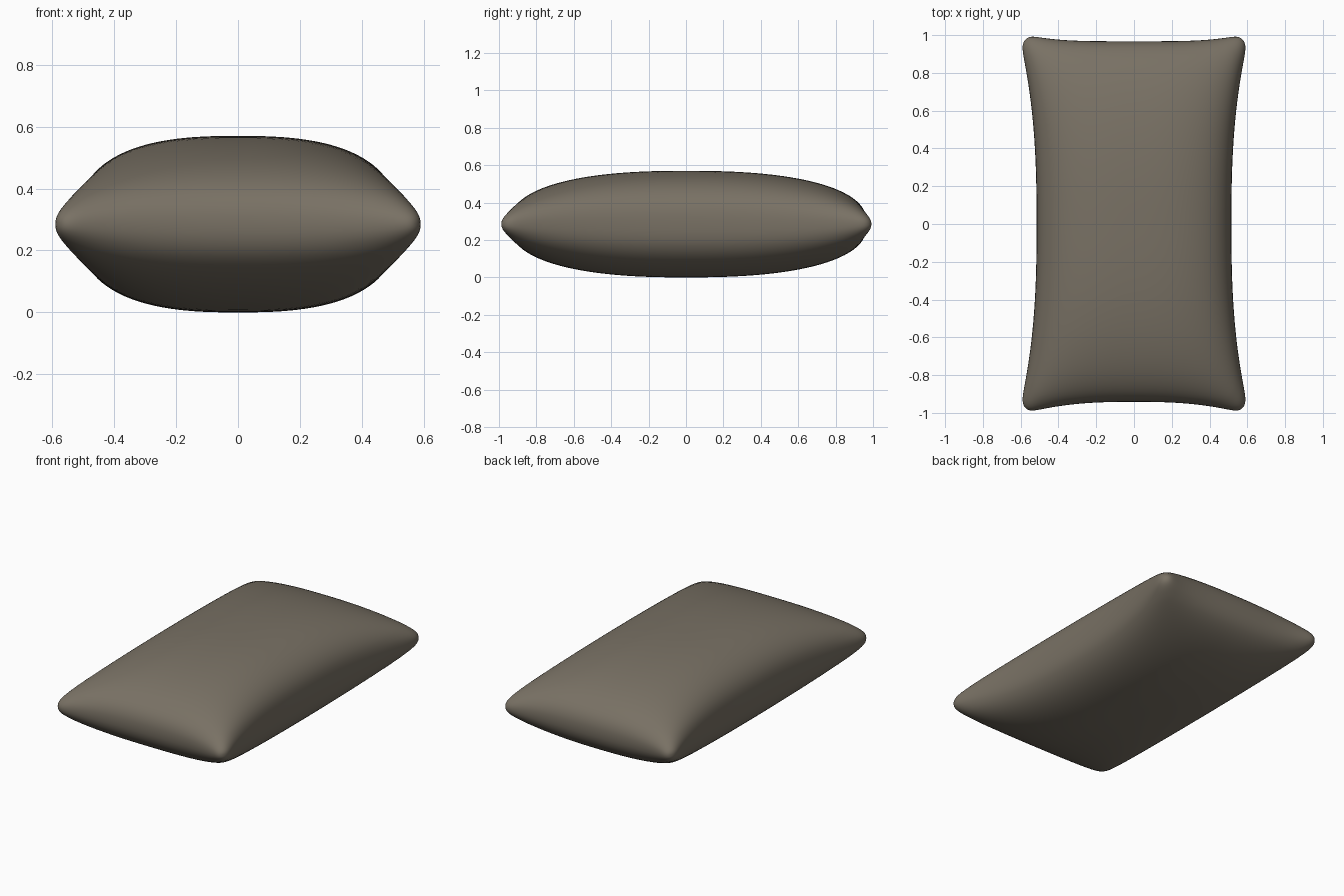
import bpy, bmesh, math

if "Cube" in bpy.data.objects:
    bpy.data.objects.remove(bpy.data.objects["Cube"])

# Soft grey-brown fabric
mat = bpy.data.materials.new("grey_brown_fabric")
mat.diffuse_color = (0.19, 0.165, 0.128, 1)
mat.use_nodes = True
mat.node_tree.nodes["Principled BSDF"].inputs["Base Color"].default_value = mat.diffuse_color

CENTRE, HALF = 0.287, 0.285


def puff(t, n):
    """Superellipse height: 1 in the middle, 0 at the rim."""
    return max(0.0, 1 - abs(t) ** n) ** (1 / n)


def place(s, t, side):
    # cluster rows towards the rim so it stays round
    u, v = math.sin(s * math.pi / 2), math.sin(t * math.pi / 2)
    au, av = abs(u), abs(v)
    # pinched-in sides, blunted corners
    x = u * (0.516 + 0.09 * av ** 2.6 - 0.032 * av ** 40)
    if v > 0:
        length = 0.968 + 0.037 * au ** 4
    else:
        length = 0.942 + 0.06 * au ** 2.6
    y = v * (length - 0.028 * au ** 30)
    z = CENTRE + side * HALF * puff(u, 2.6) * puff(v, 2.4)
    return x, y, z


# Cushion: upper and lower puffed sheets welded along the rim
bm = bmesh.new()
N = 56
for side in (1, -1):
    rows = [[bm.verts.new(place(2 * i / N - 1, 2 * j / N - 1, side))
             for i in range(N + 1)] for j in range(N + 1)]
    for j in range(N):
        for i in range(N):
            bm.faces.new((rows[j][i], rows[j][i + 1],
                          rows[j + 1][i + 1], rows[j + 1][i]))
bmesh.ops.remove_doubles(bm, verts=bm.verts, dist=0.00005)

# Soften the rim and corner tips slightly
rim = [v for v in bm.verts if abs(v.co.z - CENTRE) < 0.08]
for _ in range(3):
    bmesh.ops.smooth_vert(bm, verts=rim, factor=0.3,
                          use_axis_x=True, use_axis_y=True, use_axis_z=True)
bmesh.ops.recalc_face_normals(bm, faces=bm.faces)
for f in bm.faces:
    f.smooth = True

# Stand on the ground
low = min(v.co.z for v in bm.verts)
for v in bm.verts:
    v.co.z -= low

mesh = bpy.data.meshes.new("cushion")
bm.to_mesh(mesh)
bm.free()
mesh.materials.append(mat)
bpy.context.collection.objects.link(bpy.data.objects.new("cushion", mesh))
